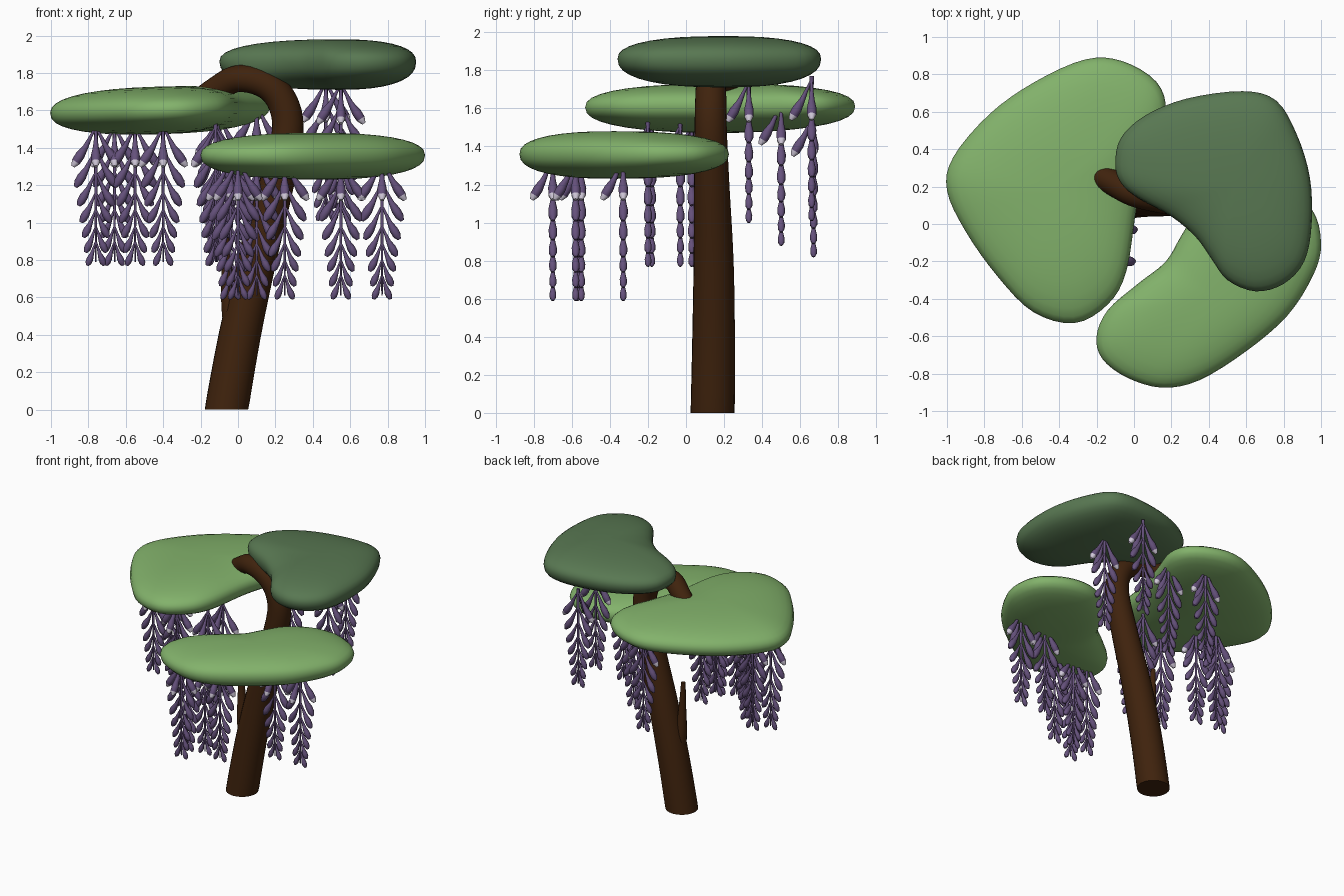
import bpy, bmesh, math
from mathutils import Vector

if "Cube" in bpy.data.objects:
    bpy.data.objects.remove(bpy.data.objects["Cube"])


def material(name, rgb):
    m = bpy.data.materials.new(name)
    m.diffuse_color = (*rgb, 1)
    m.use_nodes = True
    m.node_tree.nodes["Principled BSDF"].inputs["Base Color"].default_value = m.diffuse_color
    return m


BARK = material("bark brown", (0.050, 0.0165, 0.004))
LIGHT = material("light leaf green", (0.225, 0.445, 0.147))
DARK = material("dark leaf green", (0.098, 0.186, 0.084))
PURPLE = material("blossom purple", (0.130, 0.082, 0.200))
PALE = material("pale blossom tip", (0.62, 0.57, 0.68))


def finish(bm, name, mats, angle=60):
    bmesh.ops.recalc_face_normals(bm, faces=bm.faces)
    me = bpy.data.meshes.new(name)
    bm.to_mesh(me)
    bm.free()
    ob = bpy.data.objects.new(name, me)
    bpy.context.collection.objects.link(ob)
    for m in mats:
        me.materials.append(m)
    bpy.ops.object.select_all(action='DESELECT')
    ob.select_set(True)
    bpy.context.view_layer.objects.active = ob
    bpy.ops.object.shade_smooth_by_angle(angle=math.radians(angle))
    return ob


def spline(pts, steps, closed=False):
    """Catmull-Rom through tuples of any length."""
    n, out = len(pts), []
    for i in range(n if closed else n - 1):
        if closed:
            q = [pts[(i + k) % n] for k in (-1, 0, 1, 2)]
        else:
            q = [pts[min(max(i + k, 0), n - 1)] for k in (-1, 0, 1, 2)]
        for s in range(steps):
            t = s / steps
            out.append([0.5 * (2 * b + (c - a) * t + (2 * a - 5 * b + 4 * c - d) * t * t
                               + (3 * b - a - 3 * c + d) * t ** 3) for a, b, c, d in zip(*q)])
    if not closed:
        out.append(list(pts[-1]))
    return out


def bridge(bm, r0, r1, mat=0):
    n = len(r0)
    for i in range(n):
        bm.faces.new((r0[i], r0[(i + 1) % n], r1[(i + 1) % n], r1[i])).material_index = mat


def tube(bm, path, sides, tip_from=None, flat_start=False):
    """Tube along (x, y, z, radius) points; tip faces get material 1."""
    P = [Vector(p[:3]) for p in path]
    rings, side = [], None
    for i, p in enumerate(P):
        d = (P[min(i + 1, len(P) - 1)] - P[max(i - 1, 0)]).normalized()
        if i == 0 and flat_start:
            d = Vector((0, 0, 1))
        side = side or d.cross(Vector((0.3, 1, 0.1)))
        side = (side - d * side.dot(d)).normalized()
        up = d.cross(side)
        rings.append([bm.verts.new(p + path[i][3] * (side * math.cos(a) + up * math.sin(a)))
                      for a in (2 * math.pi * k / sides for k in range(sides))])
    for i in range(len(rings) - 1):
        bridge(bm, rings[i], rings[i + 1], int(tip_from is not None and i >= tip_from))
    bm.faces.new(rings[0])
    bm.faces.new(rings[-1]).material_index = int(tip_from is not None)


# trunk: leaning stem that hooks over to the left
bm = bmesh.new()
tube(bm, spline([(-0.062, 0.14, 0, 0.116), (0.01, 0.145, 0.4, 0.112), (0.10, 0.145, 0.8, 0.105),
                 (0.205, 0.135, 1.2, 0.093), (0.265, 0.13, 1.48, 0.085), (0.24, 0.13, 1.64, 0.082),
                 (0.15, 0.135, 1.74, 0.078), (0.0, 0.165, 1.77, 0.072), (-0.12, 0.225, 1.71, 0.068),
                 (-0.26, 0.29, 1.62, 0.055)], 5), 24, flat_start=True)
finish(bm, "trunk", [BARK])

# broken side branch
bm = bmesh.new()
tube(bm, spline([(0.0, 0.13, 0.3, 0.06), (-0.045, 0.13, 0.55, 0.045),
                 (-0.06, 0.13, 0.78, 0.027), (-0.068, 0.13, 0.98, 0.016)], 4), 12)
finish(bm, "side_branch", [BARK])


def canopy(name, mat, outline, centre, z, up, down, tilt=0.0):
    """Pillow: the outline shrinks to its centre along a rounded profile."""
    bm = bmesh.new()
    edge = spline(outline, 4, True)
    cx, cy = centre
    prev, e, n = None, 2 / 2.4, 9
    for k in range(-n, n + 1):
        a = math.pi / 2 * k / n
        s, h = max(math.cos(a), 0) ** e, abs(math.sin(a)) ** e
        h *= up if k > 0 else -down
        if abs(k) == n:
            pole = bm.verts.new((cx, cy, z + h + tilt * cx))
            if prev:
                for i in range(len(prev)):
                    bm.faces.new((prev[i], prev[(i + 1) % len(prev)], pole))
            else:
                first = pole
            continue
        ring = [bm.verts.new((cx + (x - cx) * s, cy + (y - cy) * s,
                              z + h + tilt * (cx + (x - cx) * s))) for x, y in edge]
        if prev:
            bridge(bm, prev, ring)
        else:
            for i in range(len(ring)):
                bm.faces.new((ring[(i + 1) % len(ring)], ring[i], first))
        prev = ring
    finish(bm, name, [mat], 80)


canopy("left_canopy", LIGHT,
       [(-1.0, 0.18), (-0.965, 0.36), (-0.77, 0.59), (-0.53, 0.76), (-0.26, 0.88), (-0.06, 0.87),
        (0.12, 0.76), (0.17, 0.6), (0.1, 0.38), (0.02, 0.12), (-0.04, -0.25), (-0.14, -0.43),
        (-0.32, -0.53), (-0.54, -0.47), (-0.73, -0.28), (-0.9, -0.04)],
       (-0.42, 0.17), 1.615, 0.125, 0.13, 0.03)
canopy("front_canopy", LIGHT,
       [(-0.2, -0.6), (-0.17, -0.72), (-0.04, -0.82), (0.15, -0.875), (0.35, -0.835), (0.6, -0.68),
        (0.82, -0.49), (0.96, -0.27), (1.0, -0.1), (0.95, 0.08), (0.78, 0.2), (0.58, 0.22),
        (0.38, 0.12), (0.26, -0.05), (0.17, -0.2), (0.02, -0.32), (-0.14, -0.46)],
       (0.42, -0.38), 1.36, 0.12, 0.13, 0.0)
canopy("top_canopy", DARK,
       [(-0.1, 0.32), (-0.07, 0.46), (0.06, 0.58), (0.28, 0.67), (0.58, 0.71), (0.76, 0.66),
        (0.87, 0.48), (0.94, 0.25), (0.95, 0.0), (0.91, -0.2), (0.8, -0.32), (0.65, -0.36),
        (0.5, -0.3), (0.41, -0.18), (0.33, -0.07), (0.2, 0.04), (0.02, 0.14), (-0.07, 0.22)],
       (0.54, 0.2), 1.86, 0.12, 0.15)

# blossom strand: thin stem with shrinking pairs of drooping petals (top drop, end drop, reach)
WHORLS = [(-0.02, -0.23, 0.130), (-0.14, -0.34, 0.115), (-0.26, -0.44, 0.098),
          (-0.37, -0.53, 0.083), (-0.46, -0.61, 0.070), (-0.55, -0.69, 0.058), (-0.63, -0.76, 0.048)]
# petal shape: share of reach, share of drop, share of thickness
PETAL = [(0.0, 0.0, 0.25), (0.22, 0.25, 0.35), (0.42, 0.5, 0.6),
         (0.65, 0.72, 1.0), (0.82, 0.88, 0.95), (0.95, 1.0, 0.4)]


def strand(index, x, y, z):
    bm = bmesh.new()
    tube(bm, [(x, y, z, 0.012), (x, y, z - 0.4, 0.008), (x, y, z - 0.74, 0.004)], 6)
    for w, (top, end, r) in enumerate(WHORLS):
        fat = 0.026 - 0.0013 * w
        # left and right petals, plus a forward one at the top
        for dx, dy in [(1, 0), (-1, 0)] + ([(0, -0.9)] if w == 0 else []):
            path = [(x + r * u * dx, y + r * u * dy, z + top + (end - top) * v, fat * t)
                    for u, v, t in PETAL]
            tube(bm, path, 7, tip_from=4 if w == 0 else None)
    finish(bm, f"blossom_strand_{index}", [PURPLE, PALE])


STRANDS = [(-0.76, 0.04, 1.53), (-0.66, 0.12, 1.53), (-0.55, 0.03, 1.53), (-0.40, -0.18, 1.53),
           (-0.12, -0.2, 1.53), (-0.11, -0.03, 1.53), (0.1, 0.5, 1.64), (-0.1, 0.67, 1.58),
           (0.47, 0.66, 1.77), (0.55, 0.33, 1.76),
           (0.77, -0.33, 1.35), (0.55, -0.33, 1.35), (0.25, -0.58, 1.35), (0.10, -0.55, 1.35),
           (0.0, -0.7, 1.35), (-0.04, -0.57, 1.35)]
for i, p in enumerate(STRANDS):
    strand(i + 1, *p)
